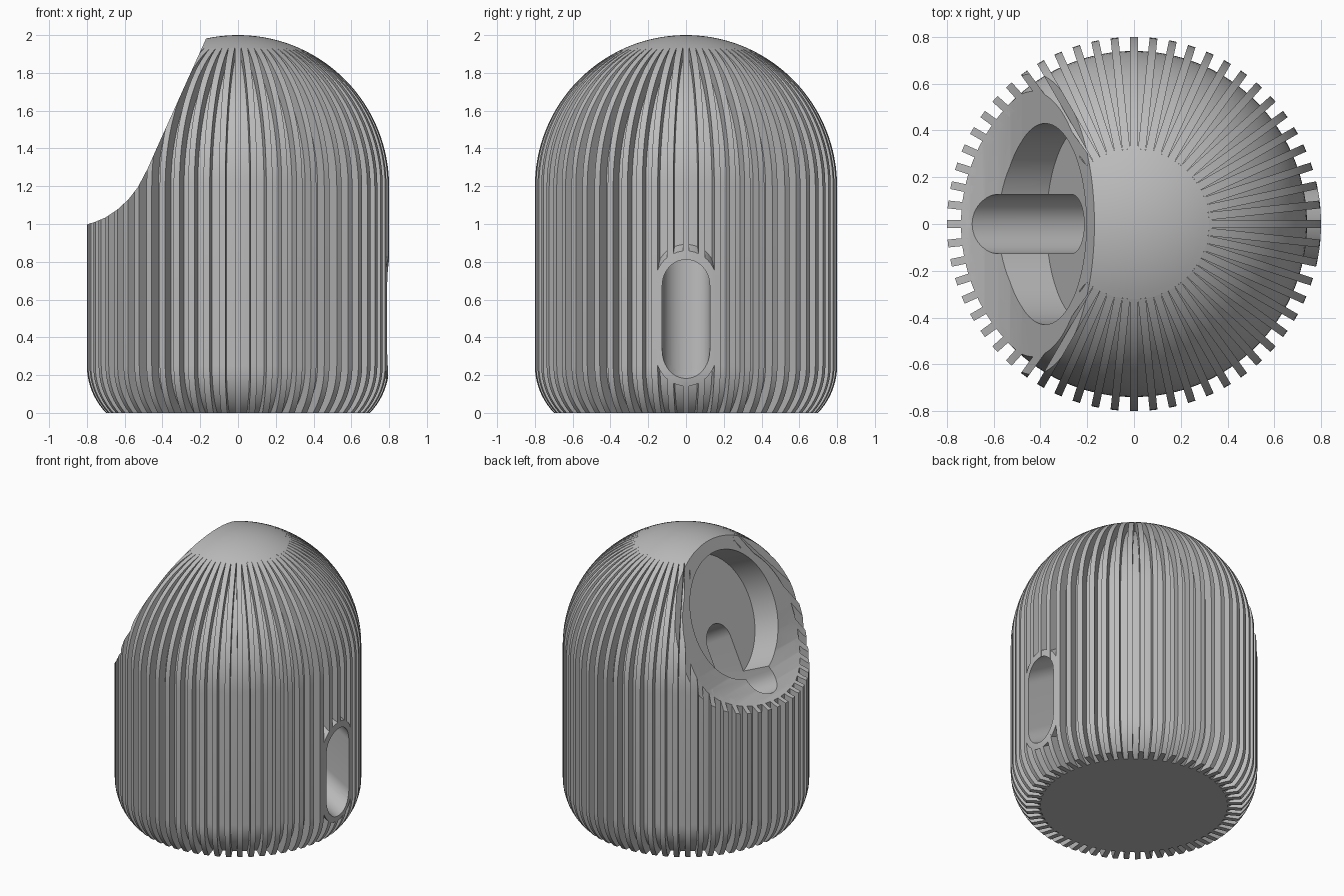
import bpy
import bmesh
from math import sin, cos, asin, acos, pi, radians, sqrt
from mathutils import Vector, Matrix

if "Cube" in bpy.data.objects:
    bpy.data.objects.remove(bpy.data.objects["Cube"])

R, DOME_Z = 0.8, 1.2          # outer radius and dome centre height
FOOT_R, FOOT_Z = 0.36, 0.25   # rounding at the foot
FINS, FIN_W, CAP_R = 60, 0.0335, 0.321

grey = bpy.data.materials.new("matte_grey")
grey.use_nodes = True
grey.diffuse_color = (0.5, 0.5, 0.5, 1)
grey.node_tree.nodes["Principled BSDF"].inputs["Base Color"].default_value = (0.5, 0.5, 0.5, 1)


def finish(name, bm):
    bmesh.ops.recalc_face_normals(bm, faces=bm.faces[:])
    mesh = bpy.data.meshes.new(name)
    bm.to_mesh(mesh)
    bm.free()
    mesh.materials.append(grey)
    ob = bpy.data.objects.new(name, mesh)
    bpy.context.collection.objects.link(ob)
    return ob


def add_prism(bm, points, vector):
    a = [bm.verts.new(p) for p in points]
    b = [bm.verts.new(Vector(p) + Vector(vector)) for p in points]
    bm.faces.new(a)
    bm.faces.new(b[::-1])
    for i in range(len(a)):
        j = (i + 1) % len(a)
        bm.faces.new((a[i], a[j], b[j], b[i]))


def prism(name, points, vector):
    bm = bmesh.new()
    add_prism(bm, points, vector)
    return finish(name, bm)


def lathe(name, profile, steps=180):
    bm = bmesh.new()
    vs = [bm.verts.new((r, 0, z)) for r, z in profile]
    es = [bm.edges.new(pair) for pair in zip(vs, vs[1:])]
    bmesh.ops.spin(bm, geom=vs + es, cent=(0, 0, 0), axis=(0, 0, 1),
                   angle=2 * pi, steps=steps)
    bmesh.ops.remove_doubles(bm, verts=bm.verts[:], dist=1e-5)
    return finish(name, bm)


def wall(inset, end_r):
    """Foot, side and dome as (r, z) points, moved inward by inset."""
    f, d = FOOT_R - inset, R - inset
    start, stop = -asin(FOOT_Z / f), acos(end_r / d)
    foot = [start * (1 - i / 10) for i in range(11)]
    dome = [stop * i / 24 for i in range(25)]
    return ([(R - FOOT_R + f * cos(a), FOOT_Z + f * sin(a)) for a in foot] +
            [(d * cos(a), DOME_Z + d * sin(a)) for a in dome])


def solid(inset):
    pts = wall(inset, 0)
    return [(0, 0)] + pts[:-1] + [(0, pts[-1][1])]


def boolean(ob, tool, operation="DIFFERENCE"):
    mod = ob.modifiers.new("cut", "BOOLEAN")
    mod.object, mod.operation, mod.solver = tool, operation, "EXACT"
    graph = bpy.context.evaluated_depsgraph_get()
    mesh = bpy.data.meshes.new_from_object(ob.evaluated_get(graph))
    ob.modifiers.clear()
    ob.data = mesh


# Slanted cable tunnel with a rounded-slot section
axis = Vector((cos(radians(30)), 0, -sin(radians(30))))
across = Vector((sin(radians(30)), 0, cos(radians(30))))
port = Vector((R, 0, 0.495))


def slot(name, grow, start, stop):
    half, r, pts = 0.148, 0.126 + grow, []
    for side in (1, -1):
        for i in range(25):
            a = pi * i / 24
            pts.append(port + axis * start + across * side * (half + r * sin(a))
                       + Vector((0, side * r * cos(a), 0)))
    return prism(name, pts, axis * (stop - start))


# Body parts
core = lathe("core", solid(0.06))
envelope = lathe("envelope_cutter", solid(0))

tilt = acos(CAP_R / R)
cap_arc = [tilt + (pi / 2 - tilt) * i / 12 for i in range(12)]
cap = lathe("top_cap", [(0, 1.85), (CAP_R, 1.85)] +
            [(R * cos(a), DOME_Z + R * sin(a)) for a in cap_arc] + [(0, DOME_Z + R)])

bm = bmesh.new()
outline = wall(0, CAP_R) + wall(0.1, CAP_R)[::-1]
for k in range(FINS):
    turn = Matrix.Rotation(2 * pi * k / FINS, 3, "Z")
    add_prism(bm, [turn @ Vector((r, -FIN_W / 2, z)) for r, z in outline],
              turn @ Vector((0, FIN_W, 0)))
fins = finish("fins", bm)

port_rim = slot("port_rim", 0.04, -0.4, 0.4)
boolean(port_rim, envelope, "INTERSECT")

# Cutters: sloping face, round recess, tunnel
slope = [(-1.2, 0.97), (-0.81, 0.995), (-0.76, 1.01), (-0.7, 1.035), (-0.64, 1.075),
         (-0.58, 1.13), (-0.53, 1.195), (-0.48, 1.29), (-0.44, 1.38), (-0.17, 1.98),
         (-0.026, 2.3), (-1.2, 2.3)]
face_cutter = prism("face_cutter", [(x, -1.2, z) for x, z in slope], (0, 2.4, 0))

up = Vector((0.27, 0, 0.6)).normalized()
out = Vector((-up.z, 0, up.x))
centre = Vector((-0.38, 0, 1.513)) - out * 0.2
ring = [centre + 0.43 * (up * cos(2 * pi * i / 96) + Vector((0, sin(2 * pi * i / 96), 0)))
        for i in range(96)]
recess_cutter = prism("recess_cutter", ring, out * 0.9)
tunnel_cutter = slot("tunnel_cutter", 0, -2.2, 0.5)

cutters = [face_cutter, recess_cutter, tunnel_cutter]
for ob in (core, cap, fins, port_rim):
    for tool in cutters:
        boolean(ob, tool)
for tool in cutters + [envelope]:
    bpy.data.objects.remove(tool)

# Smooth curved walls, keep sharp edges
for ob in (core, cap, fins, port_rim):
    bpy.ops.object.select_all(action="DESELECT")
    ob.select_set(True)
    bpy.context.view_layer.objects.active = ob
    bpy.ops.object.shade_smooth_by_angle(angle=radians(25))
